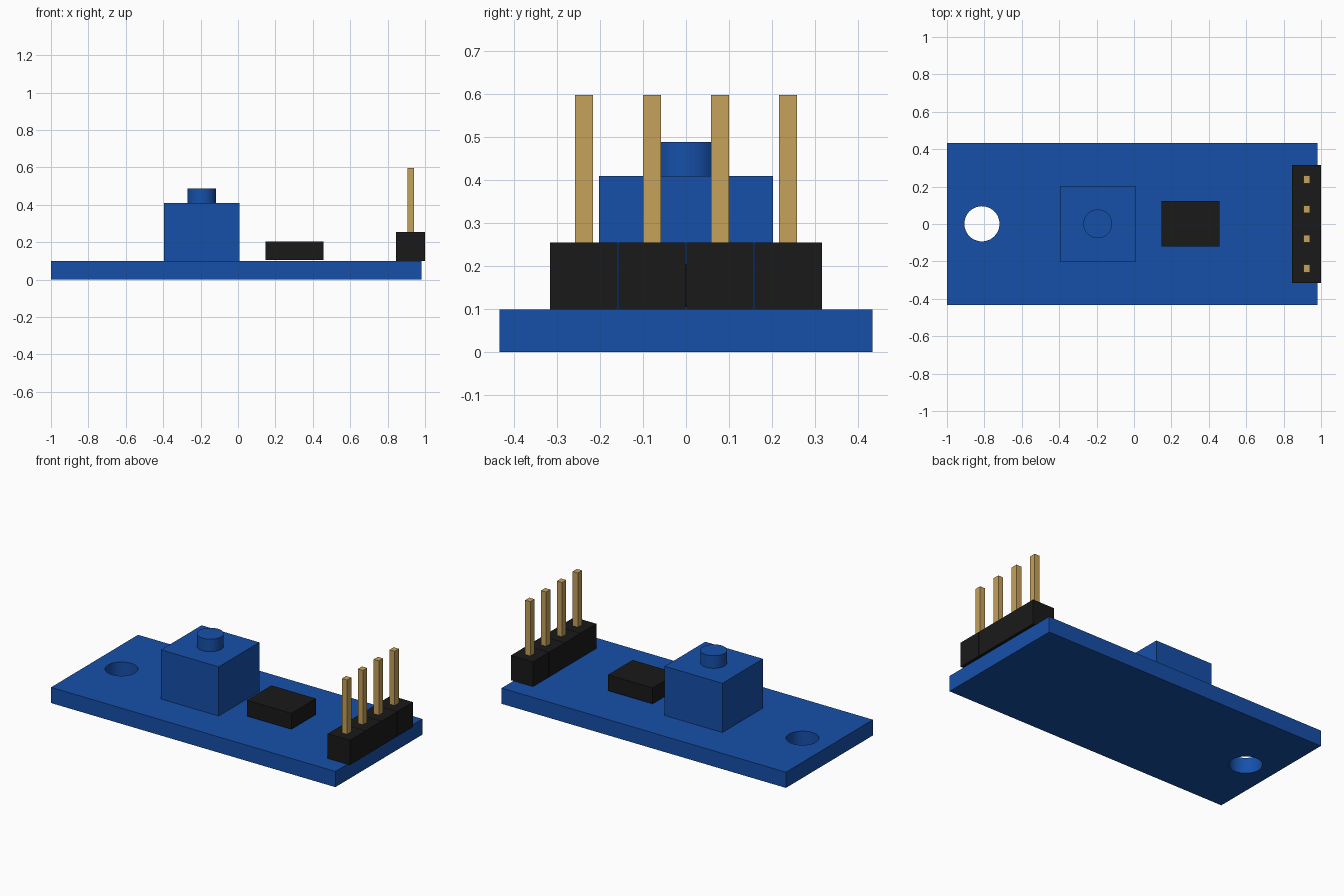
import bpy
import bmesh
from math import radians
from mathutils import Matrix

cube = bpy.data.objects.get("Cube")
if cube:
    bpy.data.objects.remove(cube, do_unlink=True)


def material(name, rgb):
    mat = bpy.data.materials.new(name)
    mat.use_nodes = True
    mat.diffuse_color = (*rgb, 1)
    mat.node_tree.nodes["Principled BSDF"].inputs["Base Color"].default_value = (*rgb, 1)
    return mat


blue = material("board blue", (0.008, 0.08, 0.4))
black = material("plastic black", (0.01, 0.01, 0.01))
gold = material("pin gold", (0.56, 0.36, 0.105))


def add_object(name, bm, mat):
    mesh = bpy.data.meshes.new(name)
    bm.to_mesh(mesh)
    bm.free()
    mesh.materials.append(mat)
    obj = bpy.data.objects.new(name, mesh)
    bpy.context.collection.objects.link(obj)
    return obj


def box(name, x, y, z, mat):
    """Box from (min, max) ranges on each axis."""
    bm = bmesh.new()
    size = [b - a for a, b in (x, y, z)]
    centre = [(a + b) / 2 for a, b in (x, y, z)]
    bmesh.ops.create_cube(bm, size=1, matrix=Matrix.LocRotScale(centre, None, size))
    return add_object(name, bm, mat)


def cylinder(name, x, y, z, radius, mat):
    bm = bmesh.new()
    bmesh.ops.create_cone(bm, cap_ends=True, segments=48, radius1=radius, radius2=radius,
                          depth=z[1] - z[0], matrix=Matrix.Translation((x, y, sum(z) / 2)))
    return add_object(name, bm, mat)


def smooth(obj):
    bpy.ops.object.select_all(action="DESELECT")
    obj.select_set(True)
    bpy.context.view_layer.objects.active = obj
    bpy.ops.object.shade_smooth_by_angle(angle=radians(30))


# Circuit board with a mounting hole
board = box("circuit_board", (-1, 0.982), (-0.433, 0.433), (0, 0.099), blue)
cutter = cylinder("hole_cutter", -0.813, 0.001, (-0.1, 0.2), 0.094, blue)
cut = board.modifiers.new("mounting_hole", "BOOLEAN")
cut.operation = "DIFFERENCE"
cut.solver = "EXACT"
cut.object = cutter
bpy.context.view_layer.objects.active = board
bpy.ops.object.modifier_apply(modifier=cut.name)
bpy.data.objects.remove(cutter, do_unlink=True)
smooth(board)

# Component block with a round knob on top
box("component_block", (-0.395, 0.007), (-0.202, 0.202), (0.099, 0.409), blue)
smooth(cylinder("round_knob", -0.194, 0.001, (0.409, 0.488), 0.077, blue))

# Small chip, slightly raised off the board
box("chip", (0.146, 0.457), (-0.121, 0.124), (0.105, 0.205), black)

# Pin header: four housings with hairline gaps between them, each with a pin
pitch = 0.158
for i in range(4):
    y = (i - 1.5) * pitch
    box(f"header_housing_{i + 1}", (0.846, 1), (y - 0.078, y + 0.078), (0.099, 0.255), black)
    box(f"header_pin_{i + 1}", (0.905, 0.941), (y - 0.021, y + 0.021), (0.2, 0.597), gold)
